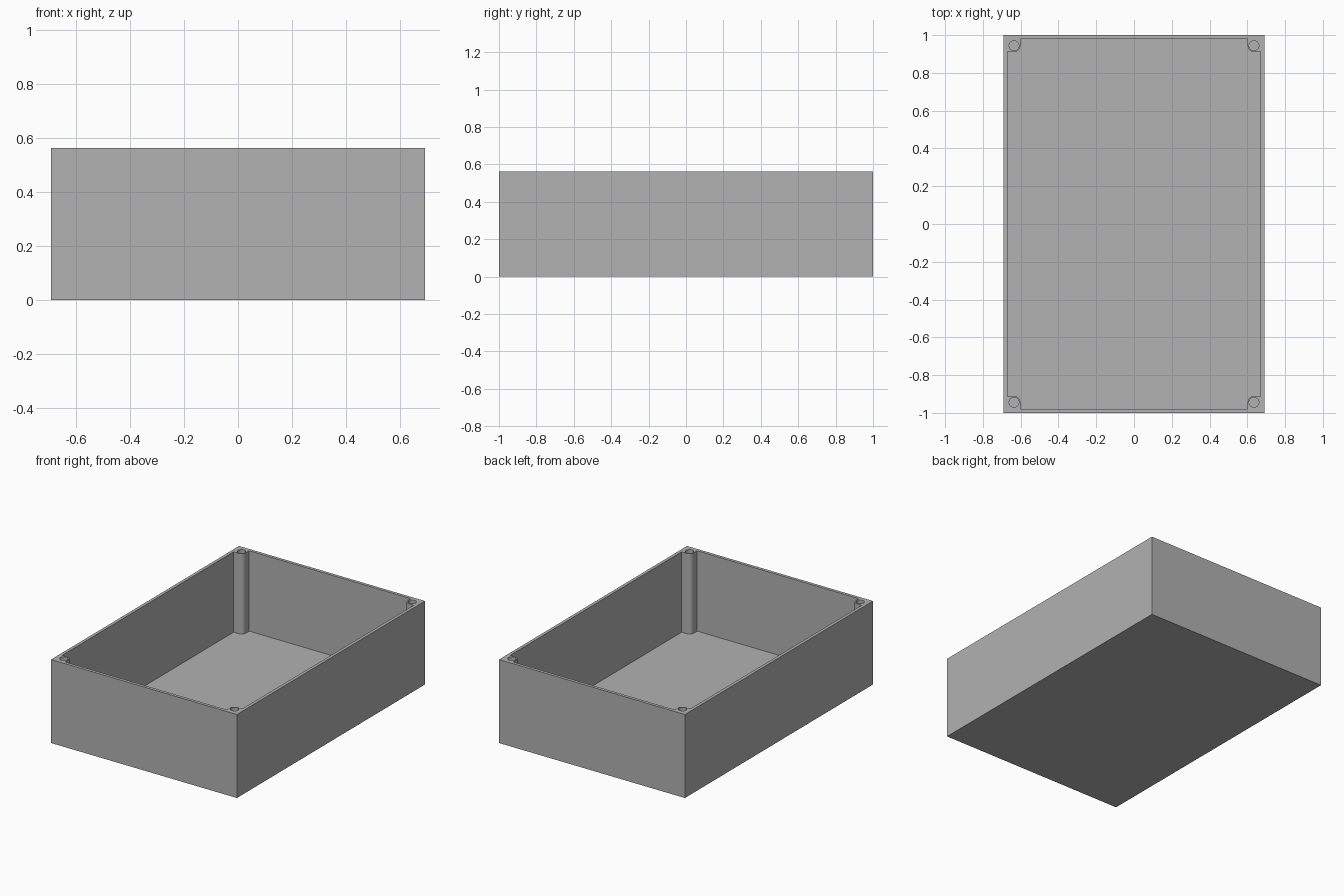
import bpy
import bmesh
from math import cos, sin, pi

cube = bpy.data.objects.get("Cube")
if cube:
    bpy.data.objects.remove(cube, do_unlink=True)

HALF_X, HALF_Y, HEIGHT = 0.692, 1.0, 0.562
WALL, FLOOR = 0.021, 0.021
POST_X, POST_Y, POST_ROUND = 0.602, 0.912, 0.03   # inner faces of the corner posts
HOLE_X, HOLE_Y, HOLE_R = 0.635, 0.944, 0.026

grey = bpy.data.materials.new("plain grey")
grey.use_nodes = True
grey.diffuse_color = (0.445, 0.445, 0.445, 1)
grey.node_tree.nodes["Principled BSDF"].inputs["Base Color"].default_value = grey.diffuse_color


def prism(name, outline, bottom, top):
    """Extrude a closed outline between two heights."""
    bm = bmesh.new()
    base = bm.faces.new([bm.verts.new((x, y, bottom)) for x, y in outline])
    grown = bmesh.ops.extrude_face_region(bm, geom=[base])["geom"]
    bmesh.ops.translate(bm, vec=(0, 0, top - bottom),
                        verts=[v for v in grown if isinstance(v, bmesh.types.BMVert)])
    bmesh.ops.recalc_face_normals(bm, faces=bm.faces)
    mesh = bpy.data.meshes.new(name)
    bm.to_mesh(mesh)
    bm.free()
    mesh.materials.append(grey)
    obj = bpy.data.objects.new(name, mesh)
    bpy.context.collection.objects.link(obj)
    return obj


def carve(target, cutter):
    """Subtract the cutter, then discard it."""
    cutter.hide_render = True
    mod = target.modifiers.new("carve", 'BOOLEAN')
    mod.operation = 'DIFFERENCE'
    mod.solver = 'EXACT'
    mod.object = cutter
    bpy.context.view_layer.objects.active = target
    bpy.ops.object.modifier_apply(modifier=mod.name)
    bpy.data.objects.remove(cutter, do_unlink=True)


# Outer block of the enclosure
corners = [(1, 1), (-1, 1), (-1, -1), (1, -1)]
box = prism("enclosure_base", [(sx * HALF_X, sy * HALF_Y) for sx, sy in corners], 0, HEIGHT)

# Cavity outline, stepping around a rounded post in each corner
in_x, in_y = HALF_X - WALL, HALF_Y - WALL
quarter = [(in_x, POST_Y)]
for i in range(9):
    a = pi / 2 * i / 8
    quarter.append((POST_X + POST_ROUND * (1 - sin(a)),
                    POST_Y + POST_ROUND * (1 - cos(a))))
quarter.append((POST_X, in_y))
outline = []
for sx, sy in corners:
    points = quarter if sx * sy > 0 else quarter[::-1]
    outline += [(sx * x, sy * y) for x, y in points]
carve(box, prism("cavity_cutter", outline, FLOOR, HEIGHT + 0.1))

# Screw holes down the posts
for sx, sy in corners:
    ring = [(sx * HOLE_X + HOLE_R * cos(2 * pi * i / 32),
             sy * HOLE_Y + HOLE_R * sin(2 * pi * i / 32)) for i in range(32)]
    carve(box, prism("hole_cutter", ring, FLOOR, HEIGHT + 0.1))

# Smooth the round walls, keep box edges crisp
bpy.ops.object.select_all(action='DESELECT')
box.select_set(True)
bpy.context.view_layer.objects.active = box
bpy.ops.object.shade_smooth_by_angle(angle=pi / 6)
